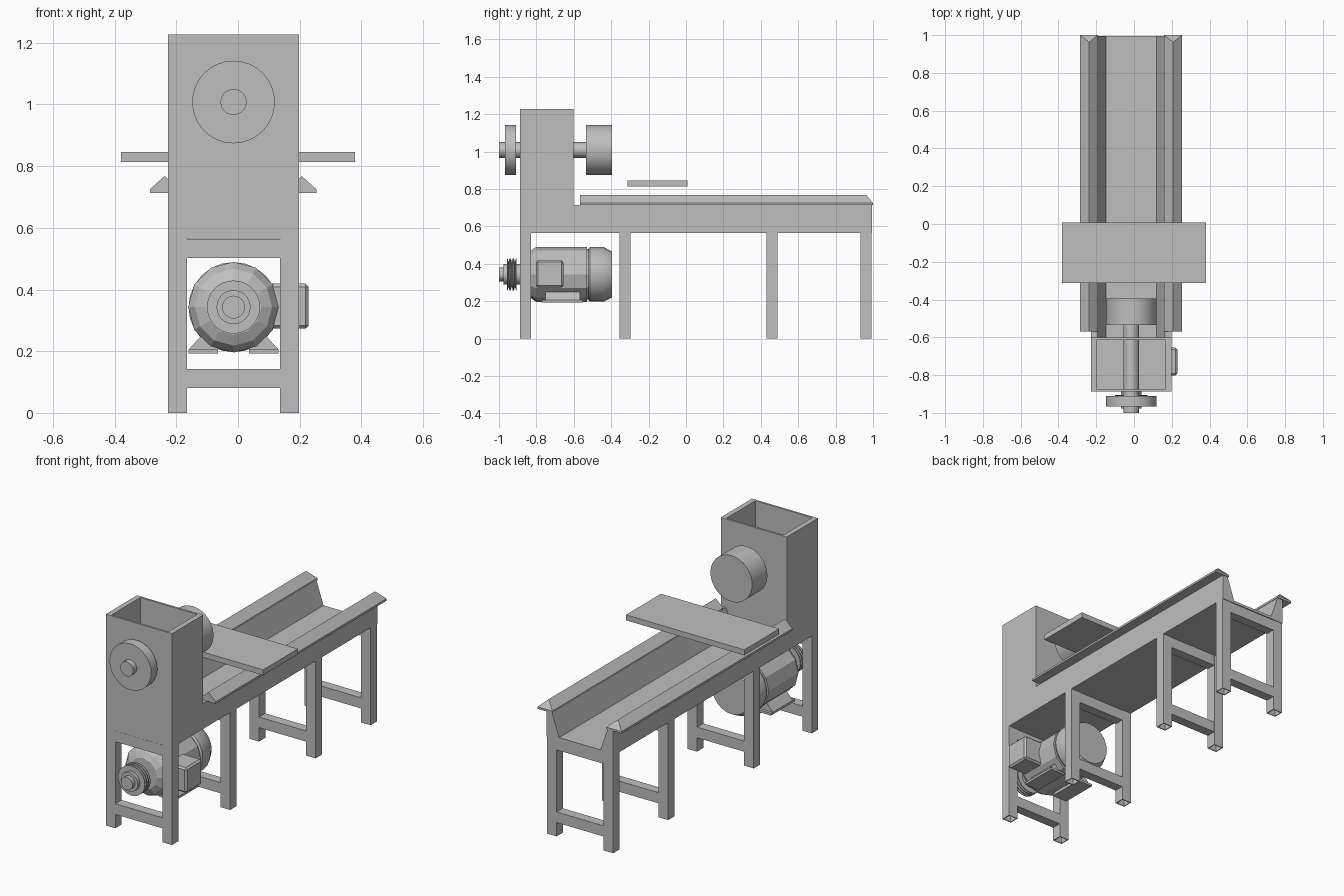
import bpy, bmesh, math
from mathutils import Vector

if "Cube" in bpy.data.objects:
    bpy.data.objects.remove(bpy.data.objects["Cube"])

CX = -0.0145                      # machine centre line
grey = bpy.data.materials.new("machine_grey")
grey.diffuse_color = (0.52, 0.52, 0.52, 1)
grey.use_nodes = True
grey.node_tree.nodes["Principled BSDF"].inputs["Base Color"].default_value = grey.diffuse_color


def finish(name, bm, smooth=False):
    bmesh.ops.recalc_face_normals(bm, faces=bm.faces)
    me = bpy.data.meshes.new(name)
    bm.to_mesh(me)
    bm.free()
    me.materials.append(grey)
    ob = bpy.data.objects.new(name, me)
    bpy.context.collection.objects.link(ob)
    if smooth:
        bpy.ops.object.select_all(action='DESELECT')
        ob.select_set(True)
        bpy.context.view_layer.objects.active = ob
        bpy.ops.object.shade_smooth_by_angle(angle=math.radians(30))
    return ob


def box_bm(x0, x1, y0, y1, z0, z1):
    bm = bmesh.new()
    bmesh.ops.create_cube(bm, size=1)
    for v in bm.verts:
        v.co = Vector(((x0, x1)[v.co.x > 0], (y0, y1)[v.co.y > 0], (z0, z1)[v.co.z > 0]))
    return bm


def box(name, *dims):
    return finish(name, box_bm(*dims))


def hollow_box(name, x0, x1, y0, y1, z0, z1, tx, ty, floor, side):
    """Box with a pocket cut in its top (side=1) or bottom (side=-1)."""
    bm = box_bm(x0, x1, y0, y1, z0, z1)
    bm.normal_update()
    face = next(f for f in bm.faces if f.normal.z * side > 0.9)
    mx, my = (x0 + x1) / 2, (y0 + y1) / 2
    bmesh.ops.inset_individual(bm, faces=[face], thickness=0.002)
    for v in face.verts:
        v.co.x = x0 + tx if v.co.x < mx else x1 - tx
        v.co.y = y0 + ty if v.co.y < my else y1 - ty
    new = bmesh.ops.extrude_discrete_faces(bm, faces=[face])["faces"][0]
    for v in new.verts:
        v.co.z = floor
    return finish(name, bm)


def extrude_y(name, pts, y0, y1, apex=None, pull=0):
    """Extrude an (x, z) profile along y; optionally pull back one far point."""
    bm = bmesh.new()
    a = [bm.verts.new((x, y0, z)) for x, z in pts]
    b = [bm.verts.new((x, y1 - (pull if i == apex else 0), z)) for i, (x, z) in enumerate(pts)]
    n = len(pts)
    bm.faces.new(a)
    bm.faces.new(b)
    for i in range(n):
        bm.faces.new((a[i], a[(i + 1) % n], b[(i + 1) % n], b[i]))
    return finish(name, bm)


def lathe(name, profile, cz, sides=32, smooth=True):
    """Turn a (y, radius) profile about an axis parallel to y."""
    bm = bmesh.new()
    rings = []
    for y, r in profile:
        rings.append([bm.verts.new((CX + r * math.sin(2 * math.pi * i / sides), y,
                                    cz + r * math.cos(2 * math.pi * i / sides)))
                      for i in range(sides)])
    bm.faces.new(rings[0])
    bm.faces.new(rings[-1])
    for p, q in zip(rings, rings[1:]):
        for i in range(sides):
            j = (i + 1) % sides
            bm.faces.new((p[i], p[j], q[j], q[i]))
    return finish(name, bm, smooth)


# Headstock: open-topped box
hollow_box("headstock", CX - .2125, CX + .2125, -.888, -.602, .565, 1.227, .03, .012, .585, 1)

# Bed channel with sloping inner walls
half = [(.2125, .565), (.2125, .713), (.178, .713), (.133, .58)]
extrude_y("bed", [(CX + x, z) for x, z in half] + [(CX - x, z) for x, z in reversed(half)], -.602, .995)

# Guide rails: flange plus hipped ridge
for side, cx in (("left", -.238), ("right", .2065)):
    box(side + "_rail_flange", cx - .048, cx + .048, -.568, 1, .713, .725)
    extrude_y(side + "_rail_ridge", [(cx - .048, .725), (cx + .048, .725), (cx, .768)],
              -.568, 1, apex=2, pull=.037)

# Four leg frames: tube legs and two crossbars
for n, y in enumerate((-.888, -.355, .43, .934), 1):
    y1 = y + .058
    for side, x in (("left", CX - .2125), ("right", CX + .1515)):
        hollow_box(f"{side}_leg_{n}", x, x + .061, y, y1, 0, .565, .005, .005, .55, -1)
    box(f"lower_crossbar_{n}", CX - .152, CX + .152, y + .001, y1 - .001, .08, .142)
    box(f"upper_crossbar_{n}", CX - .152, CX + .152, y + .001, y1 - .001, .502, .564)

# Carriage plate
box("carriage_plate", -.38, .38, -.312, .008, .814, .846)

# Spindle with pulley and chuck
lathe("spindle", [(-1, .042), (-.5, .042)], 1.008)
lathe("spindle_pulley", [(-.967, .134), (-.91, .134)], 1.008)
lathe("chuck", [(-.535, .134), (-.395, .134)], 1.008)

# Motor body, fan cover, shaft and grooved pulley
MZ = .343
lathe("motor_body", [(-.85, .06), (-.85, .09), (-.832, .125), (-.8, .147), (-.53, .147), (-.53, .135), (-.515, .135)],
      MZ, 12, False)
lathe("motor_fan_cover", [(-.522, .138), (-.512, .146), (-.44, .146), (-.395, .122)], MZ, 24)
lathe("motor_shaft", [(-1, .037), (-.8, .037)], MZ)
groove = [(-.977, .055), (-.957, .055)]
for i in range(3):
    y = -.957 + i * .017
    groove += [(y, .086), (y + .003, .086), (y + .0085, .066), (y + .014, .086)]
groove += [(-.905, .086), (-.905, .055), (-.885, .055)]
lathe("motor_pulley", groove, MZ)

# Terminal box on the motor's right side
tb = box("terminal_box", .08, .229, -.802, -.655, .273, .419)
bev = tb.modifiers.new("soft_edges", 'BEVEL')
bev.width = .01
bev.segments = 1

# Motor feet: plate with a wedge gusset
for side, s in (("left", -1), ("right", 1)):
    xs = sorted((CX + s * .05, CX + s * .146))
    box(side + "_motor_foot", xs[0], xs[1], -.77, -.55, .192, .205)
    extrude_y(side + "_foot_gusset", [(CX + s * .146, .205), (CX + s * .105, .25),
                                      (CX + s * .06, .25), (CX + s * .05, .205)], -.75, -.567)
